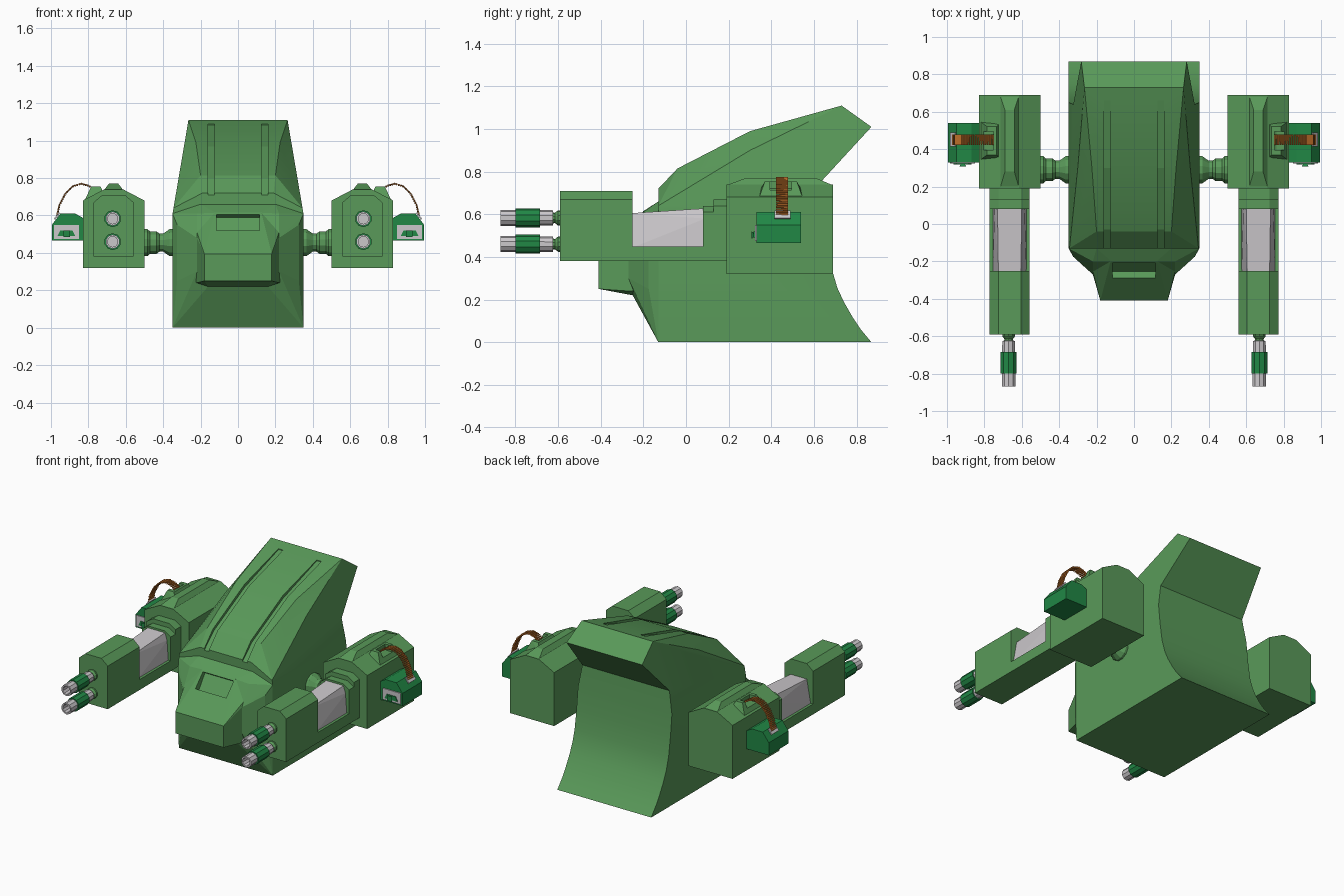
import bpy, bmesh, math
from mathutils import Vector, Matrix

if "Cube" in bpy.data.objects:
    bpy.data.objects.remove(bpy.data.objects["Cube"])


def material(name, rgb):
    m = bpy.data.materials.new(name)
    m.diffuse_color = (*rgb, 1)
    m.use_nodes = True
    m.node_tree.nodes["Principled BSDF"].inputs["Base Color"].default_value = m.diffuse_color
    return m


GREEN = material("hull green", (0.10, 0.32, 0.10))
DARK = material("emerald green", (0.015, 0.245, 0.06))
GREY = material("light grey", (0.60, 0.58, 0.60))
BRASS = material("copper brass", (0.55, 0.17, 0.025))


def finish(name, bm, mat, mirror=True, hidden=False):
    bmesh.ops.remove_doubles(bm, verts=bm.verts, dist=1e-5)
    bmesh.ops.recalc_face_normals(bm, faces=bm.faces)
    me = bpy.data.meshes.new(name)
    bm.to_mesh(me)
    bm.free()
    me.materials.append(mat)
    ob = bpy.data.objects.new(name, me)
    bpy.context.collection.objects.link(ob)
    ob.hide_render = hidden
    if hidden:
        ob.display_type = 'WIRE'
    if mirror:
        ob.modifiers.new("mirror", 'MIRROR').use_mirror_merge = False
    return ob


def hull(name, pts, mat, mirror=True, hidden=False):
    bm = bmesh.new()
    vs = [bm.verts.new(p) for p in pts]
    bmesh.ops.convex_hull(bm, input=vs)
    bmesh.ops.dissolve_limit(bm, angle_limit=0.01, verts=bm.verts, edges=bm.edges)
    return finish(name, bm, mat, mirror, hidden)


def box(name, x, y, z, mat, mirror=True, hidden=False):
    return hull(name, [(a, b, c) for a in x for b in y for c in z], mat, mirror, hidden)


def both(pts):
    return [(s * x, y, z) for x, y, z in pts for s in (-1, 1)]


def prism_y(name, xz, y0, y1, mat):
    """Convex x-z section pushed along y."""
    return hull(name, [(x, y, z) for x, z in xz for y in (y0, y1)], mat)


def lathe(name, prof, centre, axis, n, mat):
    """Revolve (radius, position) pairs round an axis 'X' or 'Y'."""
    bm = bmesh.new()
    rings = []
    for r, t in prof:
        ring = []
        for i in range(n):
            a = math.tau * (i + 0.5) / n
            u, v = r * math.cos(a), r * math.sin(a)
            p = (t, u, v) if axis == 'X' else (u, t, v)
            ring.append(bm.verts.new(Vector(p) + Vector(centre)))
        rings.append(ring)
    for a, b in zip(rings, rings[1:]):
        for i in range(n):
            j = (i + 1) % n
            bm.faces.new((a[i], a[j], b[j], b[i]))
    return finish(name, bm, mat)


def cut(ob, cutter):
    m = ob.modifiers.new("cut", 'BOOLEAN')
    m.object = cutter
    m.operation = 'DIFFERENCE'
    m.solver = 'EXACT'


# ---- main hull: side profile, tapering inward above z 0.61, chamfered roof
def width(z):
    return 0.35 - max(0, z - 0.61) * 0.17


back = [(.87, 0), (.82, .06), (.78, .12), (.74, .19), (.71, .255), (.685, .34),
        (.665, .47), (.65, .61), (.64, .76), (.87, 1.01), (.73, 1.11)]
edge = [(.30, .90), (-.13, .64)]
roof = [(.73, 1.11, width(1.11)), (.30, .99, .225), (-.04, .815, .20), (-.13, .72, .19)]
bm = bmesh.new()


def face(pts):
    bm.faces.new([bm.verts.new(p) for p in pts])


def strip(a, b):
    face([(a[2], *a[:2]), (-a[2], *a[:2]), (-b[2], *b[:2]), (b[2], *b[:2])])


front = [(-.13, .72, .19), (-.13, .64, width(.64)), (-.13, .61, .35), (-.13, 0, .35)]
loop = front + [(y, z, width(z)) for y, z in back] + roof[1:]
for a, b in zip(loop, loop[1:]):
    strip(a, b)
for s in (-1, 1):
    def P(y, z, w=None):
        return (s * (width(z) if w is None else w), y, z)
    face([P(-.13, 0)] + [P(*p) for p in back[:8]] + [P(-.13, .61)])
    face([P(-.13, .61)] + [P(*p) for p in back[7:]] + [P(*p) for p in edge])
    R = [P(*p) for p in roof]
    E = [P(*p) for p in edge]
    face([R[0], R[1], E[0]])
    face([R[1], R[2], E[1], E[0]])
    face([R[2], R[3], E[1]])
body = finish("main_hull", bm, GREEN, mirror=False)
bpy.context.view_layer.objects.active = body
body.select_set(True)
bpy.ops.object.shade_smooth_by_angle(angle=math.radians(16))
body.select_set(False)

# roof grooves
line = [(-.15, .69), (-.03, .80), (.30, .968), (.66, 1.085)]
for s in (-1, 1):
    bm = bmesh.new()
    rows = [[bm.verts.new((s * x, y, z + dz)) for x, dz in
             ((.125, 0), (.16, 0), (.16, .12), (.125, .12))] for y, z in line]
    for a, b in zip(rows, rows[1:]):
        for i in range(4):
            bm.faces.new((a[i], a[(i + 1) % 4], b[(i + 1) % 4], b[i]))
    bm.faces.new(rows[0])
    bm.faces.new(rows[-1])
    cut(body, finish("groove_cutter", bm, GREEN, False, True))

# ---- nose, cheeks and recessed window
nose = hull("nose", both([
    (.18, -.41, .25), (.18, -.41, .395), (.16, -.25, .22), (.22, -.27, .24), (.22, -.27, .48),
    (.125, -.28, .50), (.125, -.20, .615), (.25, -.13, .25), (.25, -.13, .60)]), GREEN, False)
cheeks = hull("cheeks", both([
    (.35, -.13, 0), (.16, -.25, .22), (.27, -.20, .18), (.22, -.27, .30), (.22, -.27, .48),
    (.325, -.175, .25), (.325, -.175, .55), (.22, -.20, .61), (.12, -.20, .615),
    (.35, -.13, .61), (.20, -.13, .66)]), GREEN, False)
bm = bmesh.new()
bmesh.ops.create_cube(bm, size=1, matrix=Matrix.Translation((0, -.245, .56))
                      @ Matrix.Rotation(math.radians(55), 4, 'X')
                      @ Matrix.Diagonal((.23, .115, .06, 1)))
window = finish("window_cutter", bm, GREEN, False, True)
cut(nose, window)
cut(cheeks, window)

# ---- shoulder joint
lathe("shoulder_joint", [(0, .33), (.075, .33), (.075, .365), (.05, .40), (.05, .42),
                         (.062, .435), (.062, .47), (.075, .485), (.075, .51), (0, .51)],
      (0, .29, .455), 'X', 12, GREEN)

# ---- arm pod: rear block, spine, collar, lower beam, core and front housing
C = .665


def section(w, z0, z1, wt, zt):
    return [(C + s * a, z) for s in (-1, 1) for a, z in ((w, z0), (w, z1), (wt, zt))]


prism_y("rear_pod", section(.165, .32, .68, .05, .74), .19, .69, GREEN)
hull("pod_spine", [(C + s * w, y, z) for s in (-1, 1) for w, y, z in (
    (.05, .195, .738), (.05, .685, .738), (.025, .28, .77), (.025, .61, .77))], GREEN)
prism_y("collar", section(.107, .38, .61, .06, .64), .08, .20, GREEN)
prism_y("collar_ring", section(.107, .38, .64, .06, .67), .13, .195, GREEN)
box("lower_beam", (C - .107, C + .107), (-.26, .09), (.38, .45), GREEN)
hull("grey_core", [(C + s * w, y, z) for s in (-1, 1) for w, y, z in (
    (.09, -.26, .44), (.09, .09, .44), (.06, -.26, .605), (.08, .09, .58), (.065, .09, .628))], GREY)
prism_y("front_housing", section(.107, .38, .67, .06, .71), -.59, -.25, GREEN)

# ---- twin barrels
for z in (.583, .46):
    c = (C + .005, 0, z)
    lathe("barrel_neck", [(0, -.58), (.036, -.58), (.036, -.60), (.024, -.615),
                          (.03, -.64), (0, -.64)], c, 'Y', 10, GREEN)
    lathe("barrel", [(0, -.62), (.036, -.625), (.038, -.87), (.028, -.87),
                     (.028, -.79), (0, -.79)], c, 'Y', 10, GREY)
    lathe("barrel_sleeve", [(.03, -.685), (.045, -.685), (.045, -.80), (.03, -.80)],
          c, 'Y', 10, DARK)

# ---- ammunition feed: bracket, box, plate, latch and belt
bracket = hull("feed_bracket", [(x, y, z) for x, z, ys in (
    (.71, .70, (.34, .55)), (.825, .67, (.34, .55)), (.735, .755, (.37, .52)),
    (.785, .755, (.37, .52))) for y in ys], GREEN, False)
cut(bracket, box("feed_cutter", (.75, .9), (.395, .495), (.715, .8), GREEN, False, True))
bracket.modifiers.new("mirror", 'MIRROR').use_mirror_merge = False
prism_y("ammo_box", [(.825, .465), (.995, .465), (.995, .55), (.95, .61), (.87, .61),
                     (.825, .585)], .33, .54, DARK)
box("ammo_plate", (.85, .985), (.323, .335), (.475, .55), GREY)
hull("ammo_handle", [(x, y, z) for y in (.317, .325) for x, z in (
    (.87, .49), (.965, .49), (.95, .52), (.885, .52))], DARK)
hull("ammo_latch", [(C + .25 + s * w, y, z) for s in (-1, 1) for w, y, z in (
    (.018, .307, .485), (.018, .307, .52), (.008, .325, .497), (.008, .325, .508))], DARK)
hull("belt_slot", [(x, y, z) for y in (.415, .49) for x, z in (
    (.952, .612), (.978, .578), (.958, .617), (.984, .583))], GREY)

path = [Vector(p) for p in ((.968, .60), (.955, .655), (.925, .715), (.885, .755), (.84, .77),
                            (.80, .76), (.755, .73))]
bm = bmesh.new()
step, carry = .0115, 0
for a, b in zip(path, path[1:]):
    length = (b - a).length
    while carry < length:
        p = a.lerp(b, carry / length)
        bmesh.ops.create_cone(bm, cap_ends=True, segments=6, radius1=.0062, radius2=.0045,
                              depth=.055, matrix=Matrix.Translation((p.x, .45, p.y))
                              @ Matrix.Rotation(math.radians(90), 4, 'X'))
        carry += step
    carry -= length
finish("ammo_belt", bm, BRASS)
